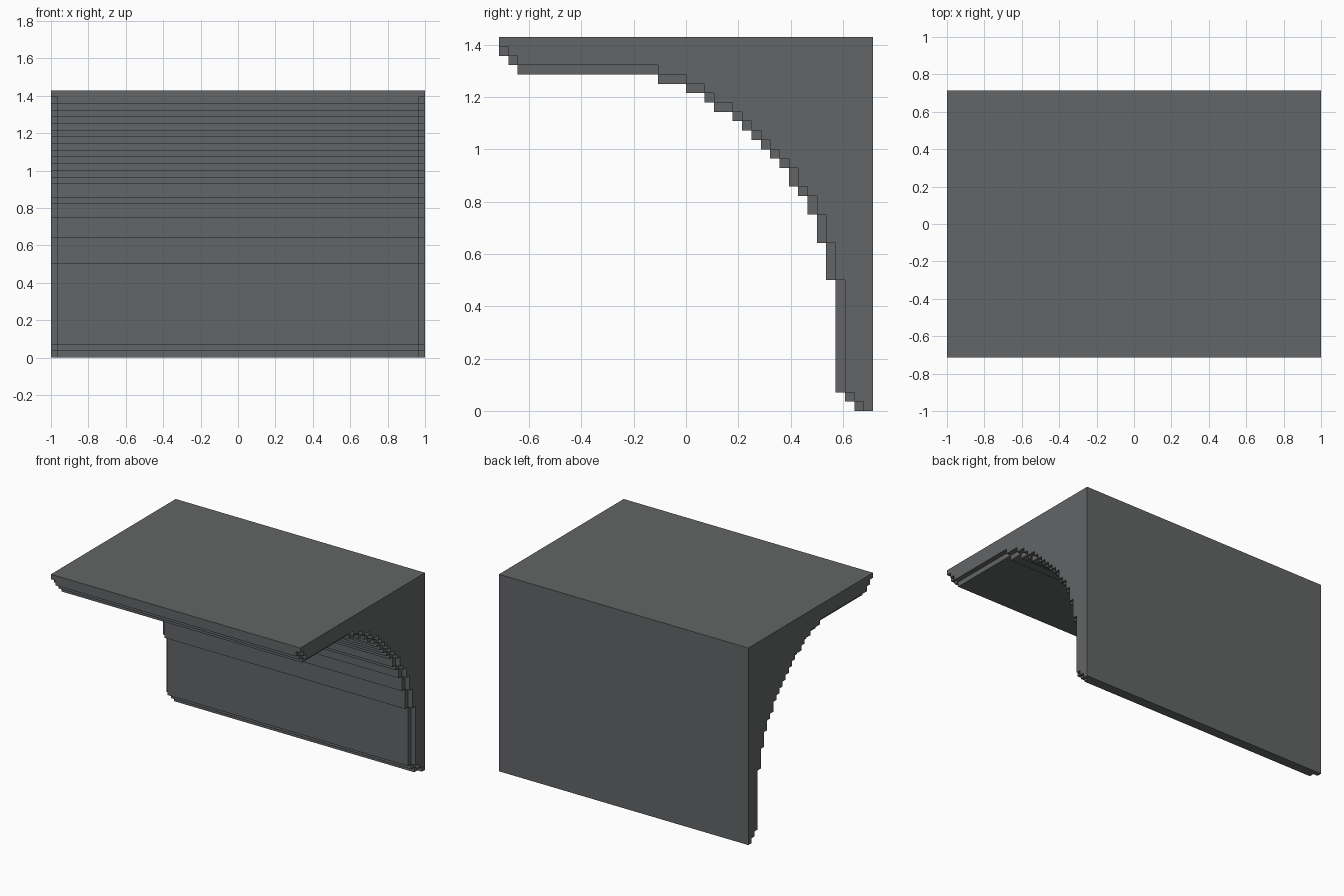
import bpy
import bmesh

if "Cube" in bpy.data.objects:
    bpy.data.objects.remove(bpy.data.objects["Cube"], do_unlink=True)

U = 1 / 28               # size of one block
HALF = 28                # half the width, in blocks

# Steps of the vault from the front lip down to the foot: (start depth, underside)
STEPS = [(0, 38), (1, 37), (2, 36), (17, 35), (20, 34), (22, 33), (23, 32),
         (25, 31), (26, 30), (27, 29), (28, 28), (29, 27), (30, 26), (31, 24),
         (32, 23), (33, 21), (34, 18), (35, 14), (36, 2), (37, 1), (38, 0)]
ENDS = [s[0] for s in STEPS[1:]] + [39]
TOPS = [39] + [s[1] for s in STEPS[:-1]]

grey = bpy.data.materials.new("dark grey stone")
colour = (0.125, 0.13, 0.133, 1)
grey.diffuse_color = colour
grey.use_nodes = True
grey.node_tree.nodes["Principled BSDF"].inputs["Base Color"].default_value = colour


def add_prism(bm, outline, half_width):
    """Extrude a (depth, height) outline across the width."""
    verts = [bm.verts.new((-half_width * U, (y - 20) * U, z * U)) for y, z in outline]
    face = bm.faces.new(verts)
    new = bmesh.ops.extrude_face_region(bm, geom=[face])["geom"]
    moved = [v for v in new if isinstance(v, bmesh.types.BMVert)]
    bmesh.ops.translate(bm, verts=moved, vec=(2 * half_width * U, 0, 0))


def finish(bm, name):
    bmesh.ops.recalc_face_normals(bm, faces=bm.faces)
    mesh = bpy.data.meshes.new(name)
    bm.to_mesh(mesh)
    bm.free()
    mesh.materials.append(grey)
    bpy.context.collection.objects.link(bpy.data.objects.new(name, mesh))


# Full-width body with a stepped hollow
outline = [(40, 0), (40, 40), (0, 40), (0, 39)]
for end, top, (_, under) in zip(ENDS, TOPS, STEPS):
    outline += [(end, top), (end, under)]
body = bmesh.new()
add_prism(body, outline, HALF)
finish(body, "vault_body")

# Slabs lining the hollow, one block short of each end
lining = bmesh.new()
for end, top, (start, under) in zip(ENDS, TOPS, STEPS):
    add_prism(lining, [(start, under), (end, under), (end, top), (start, top)], HALF - 1)
finish(lining, "vault_lining")
